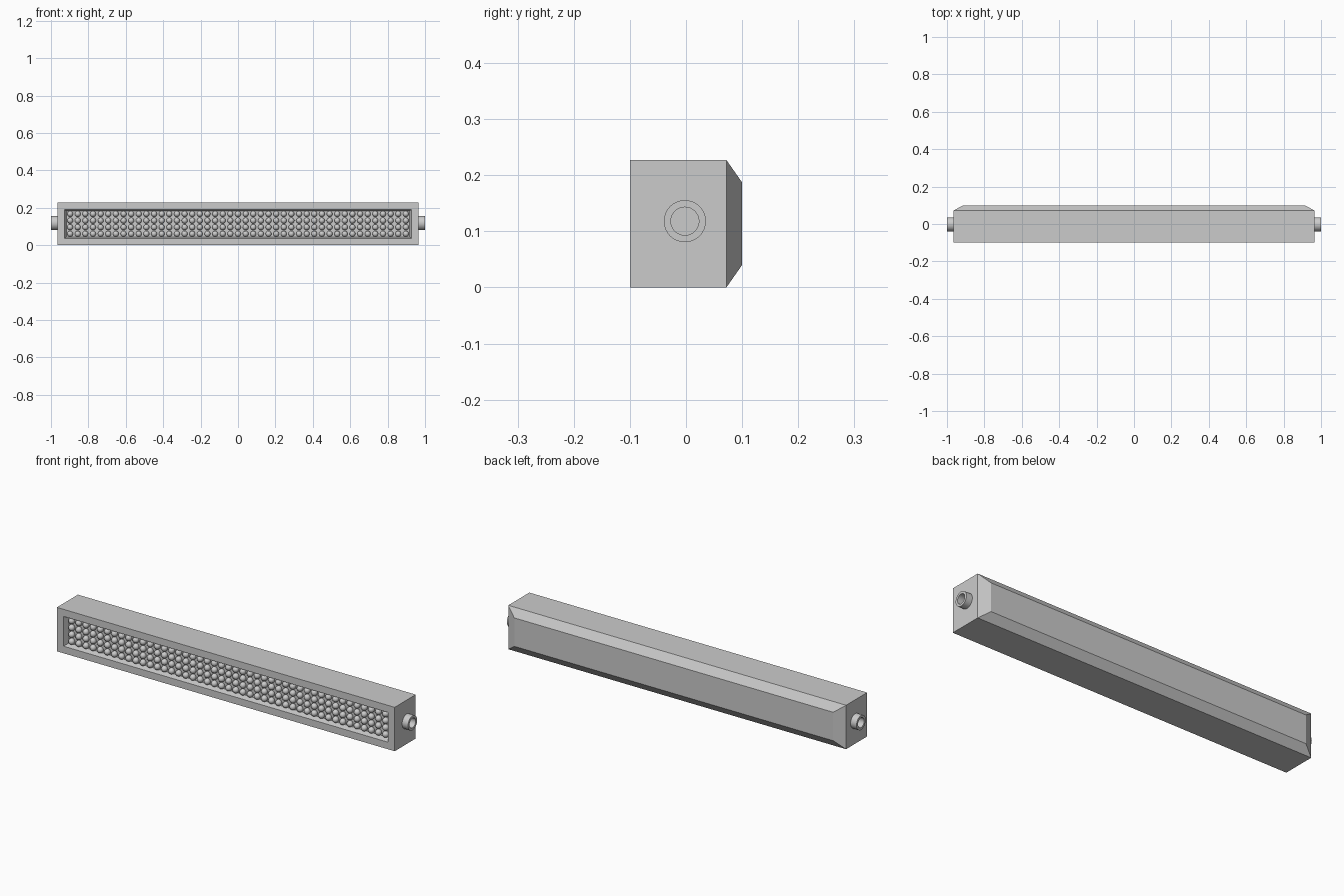
import bpy, bmesh
from math import cos, sin, tau
from mathutils import Matrix

if "Cube" in bpy.data.objects:
    bpy.data.objects.remove(bpy.data.objects["Cube"])

ZC = 0.1135  # mid height of the bar


def finish(bm, name, smooth=False):
    bmesh.ops.recalc_face_normals(bm, faces=bm.faces)
    mesh = bpy.data.meshes.new(name)
    bm.to_mesh(mesh)
    bm.free()
    ob = bpy.data.objects.new(name, mesh)
    bpy.context.collection.objects.link(ob)
    if smooth:
        bpy.ops.object.select_all(action='DESELECT')
        bpy.context.view_layer.objects.active = ob
        ob.select_set(True)
        bpy.ops.object.shade_smooth_by_angle(angle=0.7)
    return ob


def skin(bm, loops, closed=False):
    """Join consecutive point loops with quads, capping the ends unless closed."""
    rings = [[bm.verts.new(p) for p in loop] for loop in loops]
    pairs = list(zip(rings, rings[1:]))
    if closed:
        pairs.append((rings[-1], rings[0]))
    for a, b in pairs:
        for i in range(len(a)):
            j = (i + 1) % len(a)
            bm.faces.new((a[i], a[j], b[j], b[i]))
    if not closed:
        bm.faces.new(rings[0])
        bm.faces.new(rings[-1])


def rect(hx, hz, y):
    return [(-hx, y, ZC - hz), (hx, y, ZC - hz), (hx, y, ZC + hz), (-hx, y, ZC + hz)]


def circle(x, r, n=32):
    return [(x, -0.002 + r * cos(tau * i / n), 0.118 + r * sin(tau * i / n)) for i in range(n)]


# Housing: tapered back, box body, front rim and recessed tray
bm = bmesh.new()
skin(bm, [rect(0.912, 0.0735, 0.1), rect(0.966, ZC, 0.072), rect(0.966, ZC, -0.1),
          rect(0.928, 0.077, -0.1), rect(0.917, 0.069, -0.07)])
finish(bm, "housing")

# Grid of lamp beads in the tray
COLS, ROWS = 45, 4
bm = bmesh.new()
for c in range(COLS):
    for r in range(ROWS):
        x = (c - (COLS - 1) / 2) * 0.0408
        z = ZC + (r - (ROWS - 1) / 2) * 0.0355
        bmesh.ops.create_uvsphere(bm, u_segments=14, v_segments=8, radius=0.016,
                                  matrix=Matrix.Translation((x, -0.076, z)))
finish(bm, "lamp_beads", smooth=True)

# Hollow mounting pivots on both ends
for side, name in ((1, "pivot_right"), (-1, "pivot_left")):
    bm = bmesh.new()
    skin(bm, [circle(side * 0.96, 0.0375), circle(side * 1.0, 0.0375),
              circle(side * 1.0, 0.025), circle(side * 0.967, 0.025)])
    finish(bm, name, smooth=True)
